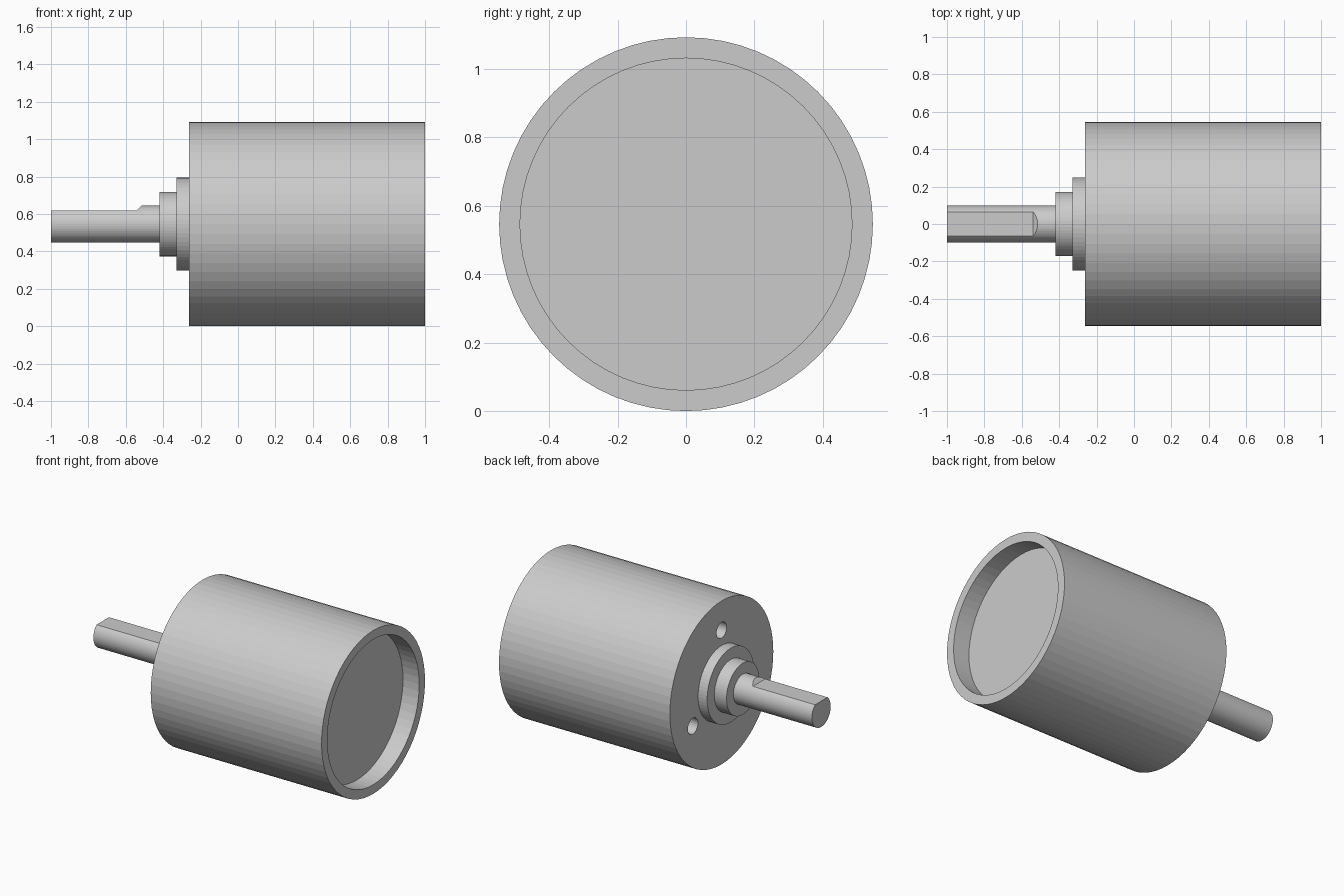
import bpy, bmesh, math
from mathutils import Vector

if "Cube" in bpy.data.objects:
    bpy.data.objects.remove(bpy.data.objects["Cube"])

AXIS_Z = 0.546   # height of the shaft axis
R = 0.546        # housing radius


def make_object(name, bm):
    bmesh.ops.recalc_face_normals(bm, faces=bm.faces)
    mesh = bpy.data.meshes.new(name)
    bm.to_mesh(mesh)
    bm.free()
    obj = bpy.data.objects.new(name, mesh)
    bpy.context.collection.objects.link(obj)
    return obj


def lathe(name, profile, sides=64, y=0.0, z=0.0):
    """Turn (x, radius) rings about an axis parallel to x, capping both ends."""
    bm = bmesh.new()
    rings = []
    for x, r in profile:
        angles = [2 * math.pi * i / sides for i in range(sides)]
        rings.append([bm.verts.new((x, y + r * math.sin(a), AXIS_Z + z + r * math.cos(a)))
                      for a in angles])
    for a, b in zip(rings, rings[1:]):
        for i in range(sides):
            j = (i + 1) % sides
            bm.faces.new((a[i], a[j], b[j], b[i]))
    bm.faces.new(rings[0])
    bm.faces.new(rings[-1])
    return make_object(name, bm)


def prism(name, outline, half_width):
    """Extrude an (x, z) outline along y."""
    bm = bmesh.new()
    face = bm.faces.new([bm.verts.new((x, -half_width, AXIS_Z + z)) for x, z in outline])
    out = bmesh.ops.extrude_face_region(bm, geom=[face])
    verts = [v for v in out["geom"] if isinstance(v, bmesh.types.BMVert)]
    bmesh.ops.translate(bm, verts=verts, vec=Vector((0, 2 * half_width, 0)))
    return make_object(name, bm)


def cut(obj, cutter):
    cutter.hide_render = True
    mod = obj.modifiers.new("cut", "BOOLEAN")
    mod.operation = "DIFFERENCE"
    mod.solver = "EXACT"
    mod.object = cutter
    bpy.context.view_layer.objects.active = obj
    bpy.ops.object.modifier_apply(modifier=mod.name)
    bpy.data.objects.remove(cutter)


# Main housing with a shallow recess in the rear end
lathe("housing", [(-0.195, R), (1.0, R), (1.0, 0.485), (0.88, 0.485)])

# Front end plate with three mounting holes
plate = lathe("end_plate", [(-0.263, R), (-0.195, R)])
for k in range(3):
    a = math.radians(120 * k)
    cut(plate, lathe("hole_cutter", [(-0.4, 0.053), (-0.1, 0.053)], 32,
                     0.35 * math.sin(a), 0.35 * math.cos(a)))

# Stepped bearing boss
lathe("bearing_boss", [(-0.42, 0.172), (-0.33, 0.172), (-0.33, 0.248), (-0.263, 0.248)])

# Output shaft with a flat on top that ramps out at its inner end
shaft = lathe("shaft", [(-1.0, 0.099), (-0.42, 0.099)], 48)
cut(shaft, prism("flat_cutter", [(-1.1, 0.074), (-0.54, 0.074), (-0.44, 0.174), (-1.1, 0.174)], 0.2))
